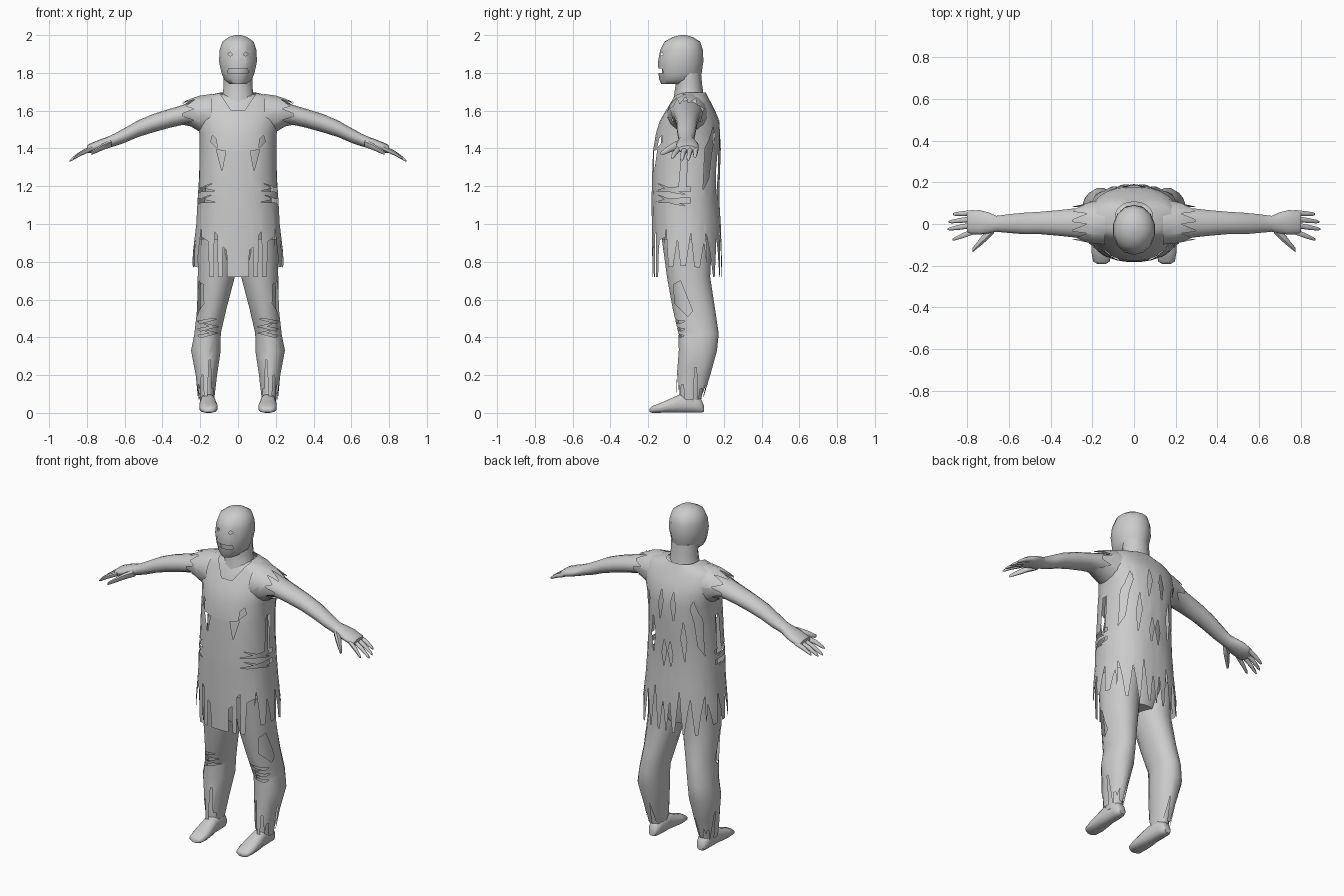
import bpy, bmesh, math
from mathutils import Vector

grey = bpy.data.materials.new("grey")
grey.diffuse_color = (0.6, 0.6, 0.6, 1)


def loft(rings, sides, axis, power=2.0, caps=True):
    """Skin rings (t, a0, a1, b0, b1) along an axis; a and b are the other two axes in order."""
    bm = bmesh.new()
    i, j = [k for k in range(3) if k != axis]
    loops = []
    for t, a0, a1, b0, b1 in rings:
        loop = []
        for s in range(sides):
            an = math.tau * (s + 0.5) / sides
            c, d = math.cos(an), math.sin(an)
            p = [0, 0, 0]
            p[axis] = t
            p[i] = (a0 + a1) / 2 + (a1 - a0) / 2 * math.copysign(abs(c) ** (2 / power), c)
            p[j] = (b0 + b1) / 2 + (b1 - b0) / 2 * math.copysign(abs(d) ** (2 / power), d)
            loop.append(bm.verts.new(p))
        loops.append(loop)
    for lo, hi in zip(loops, loops[1:]):
        for s in range(sides):
            n = (s + 1) % sides
            bm.faces.new((lo[s], lo[n], hi[n], hi[s]))
    if caps:
        bm.faces.new(loops[0])
        bm.faces.new(loops[-1])
    bmesh.ops.recalc_face_normals(bm, faces=bm.faces)
    return bm


def cut(bm, axis, sign, poly, limit=0.0):
    """Cut a convex polygon out of the side that faces along the axis."""
    i, j = [k for k in range(3) if k != axis]
    ca, cb = [sum(p[k] for p in poly) / len(poly) for k in (0, 1)]
    lo = [min(p[k] for p in poly) for k in (0, 1)]
    hi = [max(p[k] for p in poly) for k in (0, 1)]

    def near(f):
        if f.calc_center_median()[axis] * sign <= limit:
            return False
        return all(min(v.co[k] for v in f.verts) < hi[n] and max(v.co[k] for v in f.verts) > lo[n]
                   for n, k in enumerate((i, j)))
    inside = [f for f in bm.faces if near(f)]
    for p, q in zip(poly, poly[1:] + poly[:1]):
        if not inside:
            return
        co, no = Vector(), Vector()
        co[i], co[j] = p
        no[i], no[j] = q[1] - p[1], p[0] - q[0]
        mid = Vector()
        mid[i], mid[j] = ca, cb
        if (mid - co).dot(no) > 0:
            no = -no
        geom = set(inside)
        for f in inside:
            geom.update(f.edges)
            geom.update(f.verts)
        res = bmesh.ops.bisect_plane(bm, geom=list(geom), dist=1e-5, plane_co=co, plane_no=no)
        inside = [f for f in res["geom"] if isinstance(f, bmesh.types.BMFace)
                  and (f.calc_center_median() - co).dot(no) < 0]
    if inside:
        bmesh.ops.delete(bm, geom=inside, context='FACES')


def cut_pair(bm, axis, sign, poly, limit=0.0):
    """The same cut on the left and on the right of the body."""
    cut(bm, axis, sign, poly, limit)
    if axis == 0:
        cut(bm, 0, -sign, poly, limit)
    else:
        cut(bm, axis, sign, [(-a, b) for a, b in poly], limit)


def finish(name, bm, mirror=False, angle=50):
    me = bpy.data.meshes.new(name)
    bm.to_mesh(me)
    bm.free()
    me.materials.append(grey)
    ob = bpy.data.objects.new(name, me)
    bpy.context.collection.objects.link(ob)
    bpy.ops.object.select_all(action='DESELECT')
    ob.select_set(True)
    bpy.context.view_layer.objects.active = ob
    bpy.ops.object.shade_smooth_by_angle(angle=math.radians(angle))
    if mirror:
        ob.modifiers.new("mirror", 'MIRROR').use_mirror_merge = False
    return ob


def sym(rows):
    return [(z, -x, x, y0, y1) for z, x, y0, y1 in rows]


# head with eye slits and an open mouth, over a smaller core
head_rows = [(1.74, .045, -.13, .02), (1.765, .075, -.142, .07), (1.80, .09, -.146, .083),
             (1.86, .103, -.148, .092), (1.92, .1, -.137, .09), (1.965, .085, -.115, .075),
             (1.99, .05, -.07, .035), (2.0, .015, -.03, .0)]
head = loft(sym(head_rows), 14, 2)
cut(head, 1, -1, [(-.055, 1.80), (.055, 1.80), (.05, 1.822), (-.05, 1.822)], .03)
cut_pair(head, 1, -1, [(.028, 1.895), (.04, 1.91), (.055, 1.9), (.04, 1.89)], .03)
finish("head", head)
core = loft(sym([(z, x - .012, a + .02, b - .015) for z, x, a, b in head_rows[1:-2]]), 14, 2)
finish("head_core", core)
finish("neck", loft(sym([(1.64, .1, -.07, .1), (1.69, .082, -.062, .092),
                         (1.74, .078, -.055, .085), (1.80, .078, -.06, .08)]), 14, 2))

# torso under the cloth
finish("torso", loft(sym([(.74, .10, -.09, .11), (.85, .18, -.12, .14), (1.0, .19, -.14, .15),
                          (1.18, .175, -.15, .14), (1.35, .175, -.14, .14), (1.5, .18, -.13, .15),
                          (1.6, .185, -.095, .13), (1.66, .16, -.062, .105), (1.69, .08, -.045, .09)]), 20, 2))

# ragged tunic
tunic = loft(sym([(.72, .245, -.178, .192), (.85, .24, -.18, .19), (1.0, .222, -.182, .185),
                  (1.13, .215, -.183, .177), (1.25, .207, -.181, .18), (1.39, .204, -.175, .185),
                  (1.48, .206, -.16, .185), (1.545, .22, -.14, .178), (1.6, .225, -.108, .155),
                  (1.645, .215, -.083, .132), (1.675, .185, -.068, .115), (1.697, .09, -.055, .105)]),
             28, 2, 2.3, False)
cut(tunic, 1, -1, [(-.115, 1.72), (.115, 1.72), (.035, 1.6), (-.035, 1.6)])
# chest tears
cut_pair(tunic, 1, -1, [(.145, 1.435), (.135, 1.47), (.115, 1.45), (.11, 1.40)])
cut_pair(tunic, 1, -1, [(.065, 1.385), (.115, 1.395), (.085, 1.28)])
# waist tears on the flanks
for z in (1.125, 1.185):
    cut_pair(tunic, 1, -1, [(.25, z - .014), (.25, z + .02), (.12, z - .01)])
    cut_pair(tunic, 0, 1, [(-.15, z + .03), (.0, z - .03), (-.08, z - .015)], .05)
# open seams behind the arms
cut_pair(tunic, 0, 1, [(.09, 1.18), (.12, 1.24), (.15, 1.5), (.1, 1.4)], .05)
cut_pair(tunic, 0, 1, [(-.04, 1.17), (.0, 1.19), (.01, 1.4), (-.02, 1.4)], .05)
# back tears
for x, z, h in ((.04, 1.47, .09), (.10, 1.27, .12), (.15, 1.45, .07), (.02, 1.18, .08)):
    cut_pair(tunic, 1, 1, [(x - .016, z + .02), (x, z + h), (x + .016, z), (x + .004, z - h)])
# hem strips: (position, half width, top, blunt width)
for x, w, top, b in ((.175, .025, .93, .015), (.117, .011, .96, .008), (.07, .013, .88, .01)):
    cut_pair(tunic, 1, -1, [(x - w, .7), (x + w, .7), (x + b, top), (x - b, top - .02)])
for x, w, top in ((.2, .02, .95), (.14, .03, .93), (.08, .026, .97), (.022, .022, .9)):
    cut_pair(tunic, 1, 1, [(x - w, .7), (x + w, .7), (x, top)])
for y, w, top in ((-.11, .02, .98), (-.05, .03, .92), (.02, .032, .95), (.09, .028, .9)):
    cut_pair(tunic, 0, 1, [(y - w, .7), (y + w, .7), (y + .005, top)], .06)
cut_pair(tunic, 1, -1, [(.19, .7), (.3, .7), (.3, .79), (.19, .765)])
cut_pair(tunic, 1, 1, [(.19, .7), (.3, .7), (.3, .8), (.19, .75)])
finish("tunic", tunic)

# short torn sleeves
sleeve = loft([(.14, -.1, .12, 1.47, 1.69), (.2, -.095, .11, 1.485, 1.682),
               (.25, -.085, .095, 1.515, 1.665), (.295, -.075, .085, 1.525, 1.645)], 16, 0, 2, False)
for y in (-.055, -.01, .04):
    cut(sleeve, 2, 1, [(.3, y - .02), (.3, y + .02), (.225, y + .01)], 1.58)
for z in (1.55, 1.61):
    for side in (-1, 1):
        cut(sleeve, 1, side, [(.3, z - .025), (.3, z + .02), (.235, z)], .02)
finish("sleeve", sleeve, True)

# arms and palms
finish("arm", loft([(.14, -.085, .1, 1.49, 1.67), (.27, -.068, .078, 1.53, 1.637),
                    (.36, -.058, .068, 1.51, 1.61), (.45, -.05, .06, 1.485, 1.582),
                    (.53, -.05, .055, 1.46, 1.548), (.6, -.044, .048, 1.43, 1.508),
                    (.66, -.038, .04, 1.41, 1.475), (.70, -.047, .058, 1.398, 1.458),
                    (.74, -.052, .068, 1.388, 1.444), (.785, -.05, .066, 1.375, 1.425),
                    (.8, -.04, .056, 1.378, 1.415)], 14, 0), True)

# fingers, index to little, and the thumb
for n, (y, tip_y, tip_x, tip_z) in enumerate(((-.036, -.075, .87, 1.34), (-.005, -.025, .893, 1.325),
                                             (.025, .01, .888, 1.33), (.053, .047, .868, 1.345))):
    rows = []
    for f, r in ((0, .015), (.55, .013), (.9, .009), (1, .004)):
        cx, cy = .77 + (tip_x - .77) * f, y + (tip_y - y) * f
        cz = 1.402 + (tip_z + .008 - 1.402) * f ** 1.3
        rows.append((cx, cy - r, cy + r, cz - r, cz + r))
    finish("finger_%d" % (n + 1), loft(rows, 8, 0), True)
finish("thumb", loft([(.67, -.045, .0, 1.405, 1.45), (.71, -.085, -.03, 1.392, 1.432),
                      (.75, -.118, -.083, 1.375, 1.405), (.775, -.137, -.115, 1.365, 1.385)], 8, 0), True)

# trousers with torn knees, thigh holes and split cuffs
leg_rows = [(.07, .125, .212, -.053, .09), (.2, .11, .225, -.05, .13), (.33, .09, .25, -.04, .166),
            (.42, .09, .232, -.042, .175), (.55, .06, .218, -.072, .156), (.72, .015, .215, -.103, .13),
            (.92, .0, .212, -.13, .14)]
trousers = loft(leg_rows, 16, 2, 2.1, False)
for z in (.41, .445, .485):
    cut(trousers, 1, -1, [(.11, z + .012), (.2, z - .012), (.215, z), (.15, z + .012)], -.05)
for z in (.43, .465):
    cut(trousers, 1, -1, [(.1, z - .01), (.19, z + .012), (.15, z - .008)], -.05)
cut(trousers, 0, 1, [(-.065, .68), (-.03, .7), (.035, .54), (.01, .51), (-.06, .58)], .15)
for y, w, top in ((.05, .012, .24), (-.02, .016, .15), (.08, .016, .13)):
    cut(trousers, 0, 1, [(y - w, .05), (y + w, .05), (y + .006, top), (y - .004, top)], .155)
for x, w, top in ((.15, .013, .28), (.19, .012, .2), (.135, .01, .13)):
    cut(trousers, 1, -1, [(x - w, .05), (x + w, .05), (x + .004, top), (x - .004, top)], -.04)
for x, top in ((.15, .22), (.19, .15)):
    cut(trousers, 1, 1, [(x - .012, .05), (x + .012, .05), (x, top)], .06)
finish("trouser_leg", trousers, True)

# bare legs inside the trousers
inner = [(z, a + .014, b - .014, c + .014, d - .02) for z, a, b, c, d in leg_rows]
inner[0] = (.05, .125, .2, -.035, .075)
finish("leg", loft(inner, 14, 2), True)

# feet
finish("foot", loft([(-.192, .135, .175, .004, .024), (-.18, .115, .197, .0, .036),
                     (-.13, .106, .206, .0, .055), (-.07, .112, .204, .0, .082),
                     (-.03, .118, .2, .0, .1), (.05, .12, .198, .0, .1),
                     (.08, .13, .192, .0, .075), (.094, .14, .18, .006, .04)], 12, 1, 2.5), True)
